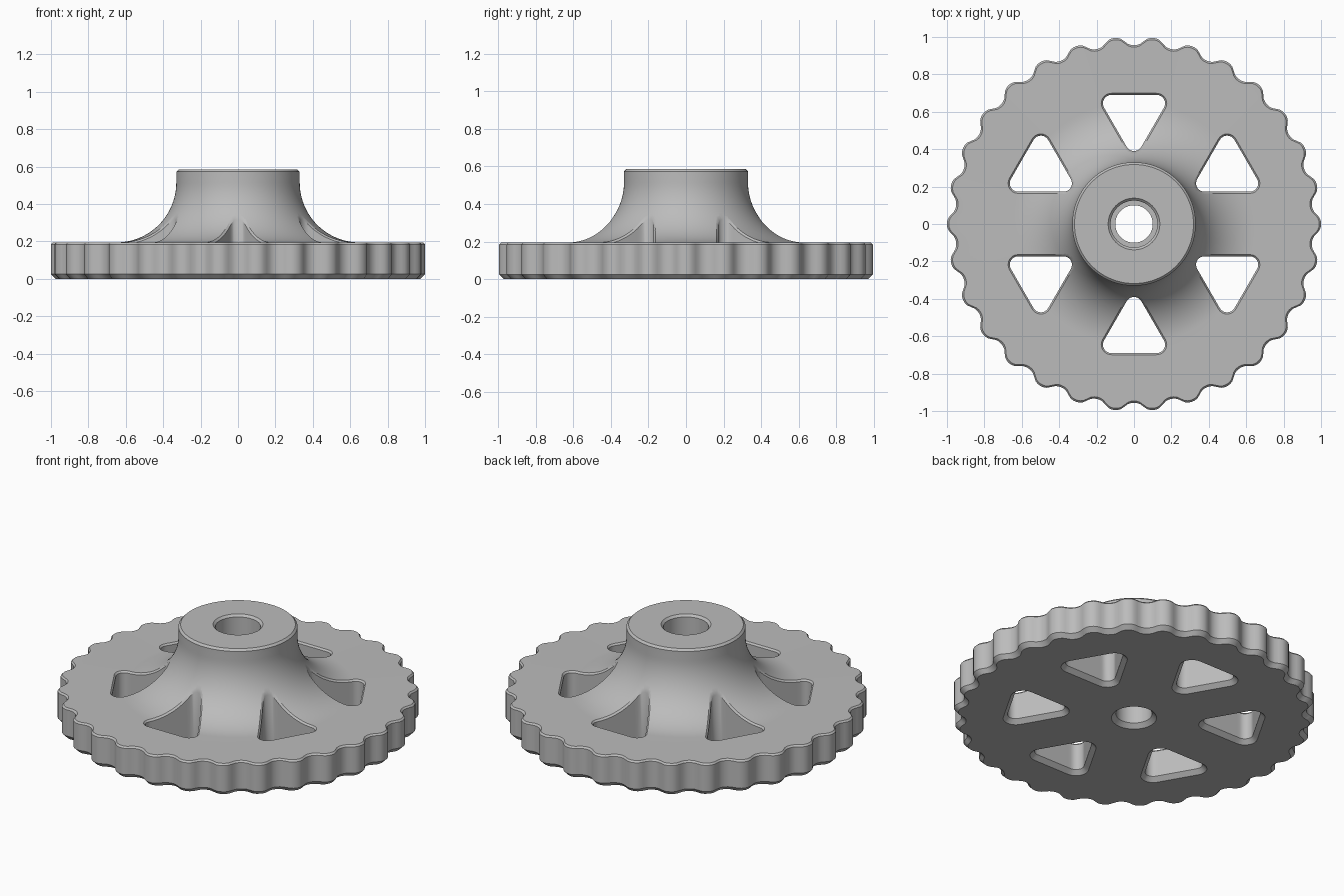
import bpy, bmesh, math
from mathutils import Matrix, Vector

if "Cube" in bpy.data.objects:
    bpy.data.objects.remove(bpy.data.objects["Cube"], do_unlink=True)

TEETH, STEPS = 30, 12
DISC_TOP, HUB_TOP, HUB_R = 0.195, 0.585, 0.33
FLARE = 0.32
FLARE_R, FLARE_Z = HUB_R + FLARE, DISC_TOP + FLARE


def material(name, rgb):
    m = bpy.data.materials.new(name)
    m.use_nodes = True
    m.diffuse_color = (*rgb, 1)
    m.node_tree.nodes["Principled BSDF"].inputs["Base Color"].default_value = (*rgb, 1)
    return m


def make_object(name, bm, mat):
    bmesh.ops.recalc_face_normals(bm, faces=bm.faces)
    mesh = bpy.data.meshes.new(name)
    bm.to_mesh(mesh)
    bm.free()
    mesh.materials.append(mat)
    ob = bpy.data.objects.new(name, mesh)
    bpy.context.collection.objects.link(ob)
    return ob


def bridge(bm, a, b):
    for i in range(len(a)):
        j = (i + 1) % len(a)
        bm.faces.new((a[i], a[j], b[j], b[i]))


def rim(angle, inset):
    """Radius of the scalloped rim."""
    wave = math.tanh(1.1 * math.cos(TEETH * angle)) / math.tanh(1.1)
    return 0.978 + 0.022 * wave - inset


def surface(r):
    """Height of the flared upper side."""
    d = max(0, FLARE_R - r)
    return FLARE_Z - math.sqrt(max(0, FLARE ** 2 - d ** 2))


grey = material("light grey", (0.5, 0.5, 0.5))

# Wheel: closed lathe section; scalloped rings store their inset from the rim
section = [("plain", 0.1, 0.025), ("plain", 0.125, 0),
           ("rim", 0.025, 0), ("rim", 0, 0.025),
           ("rim", 0, DISC_TOP - 0.01), ("rim", 0.01, DISC_TOP)]
for k in range(25):
    a = math.pi / 2 * k / 24
    section.append(("plain", FLARE_R - FLARE * math.sin(a), FLARE_Z - FLARE * math.cos(a)))
section += [("plain", HUB_R, HUB_TOP - 0.012), ("plain", HUB_R - 0.012, HUB_TOP),
            ("plain", 0.138, HUB_TOP), ("plain", 0.125, HUB_TOP - 0.013),
            ("plain", 0.125, 0.2), ("plain", 0.1, 0.2)]
bm = bmesh.new()
count = TEETH * STEPS
rings = []
for kind, size, z in section:
    ring = []
    for i in range(count):
        a = 2 * math.pi * i / count
        r = rim(a, size) if kind == "rim" else size
        ring.append(bm.verts.new((r * math.cos(a), r * math.sin(a), z)))
    rings.append(ring)
for k in range(len(rings)):
    bridge(bm, rings[k], rings[(k + 1) % len(rings)])
wheel = make_object("sprocket_wheel", bm, grey)


# Window cutters: rounded triangles pointing inward, eased at both faces
def outline(offset):
    radius = 0.045
    reach = (0.3 - 2 * radius) * 2 / 3
    centre = 0.39 + radius + reach
    points = []
    for corner in range(3):
        mid = math.pi + corner * 2 * math.pi / 3
        for k in range(9):
            a = mid + (k / 8 - 0.5) * 2 * math.pi / 3
            points.append(Vector((centre + reach * math.cos(mid) + (radius + offset) * math.cos(a),
                                  reach * math.sin(mid) + (radius + offset) * math.sin(a), 0)))
    return refine(points)


def refine(points):
    """Subdivide the long sides so the eased edge follows the flare."""
    out = []
    for p, q in zip(points, points[1:] + points[:1]):
        n = 12 if (q - p).length > 0.06 else 1
        out += [p.lerp(q, k / n) for k in range(n)]
    return out


def window_ring(bm, offset, height, spin):
    return [bm.verts.new(spin @ Vector((p.x, p.y, height(p.length)))) for p in outline(offset)]


bm = bmesh.new()
for n in range(6):
    spin = Matrix.Rotation(math.radians(30 + 60 * n), 3, "Z")
    levels = [(0.035, lambda r: -0.01), (0, lambda r: 0.025),
              (0, lambda r: surface(r) - 0.01), (0.02, lambda r: surface(r) + 0.012),
              (0.02, lambda r: 0.7)]
    stack = [window_ring(bm, off, h, spin) for off, h in levels]
    for low, high in zip(stack, stack[1:]):
        bridge(bm, low, high)
    bm.faces.new(stack[0])
    bm.faces.new(stack[-1])
cutter = make_object("window_cutter", bm, grey)
cutter.hide_render = True

# Cut the windows, then shade
cut = wheel.modifiers.new("windows", "BOOLEAN")
cut.operation = "DIFFERENCE"
cut.solver = "EXACT"
cut.object = cutter
bpy.ops.object.select_all(action="DESELECT")
wheel.select_set(True)
bpy.context.view_layer.objects.active = wheel
bpy.ops.object.modifier_apply(modifier=cut.name)
bpy.data.objects.remove(cutter, do_unlink=True)
bpy.ops.object.shade_smooth_by_angle(angle=math.radians(30))
